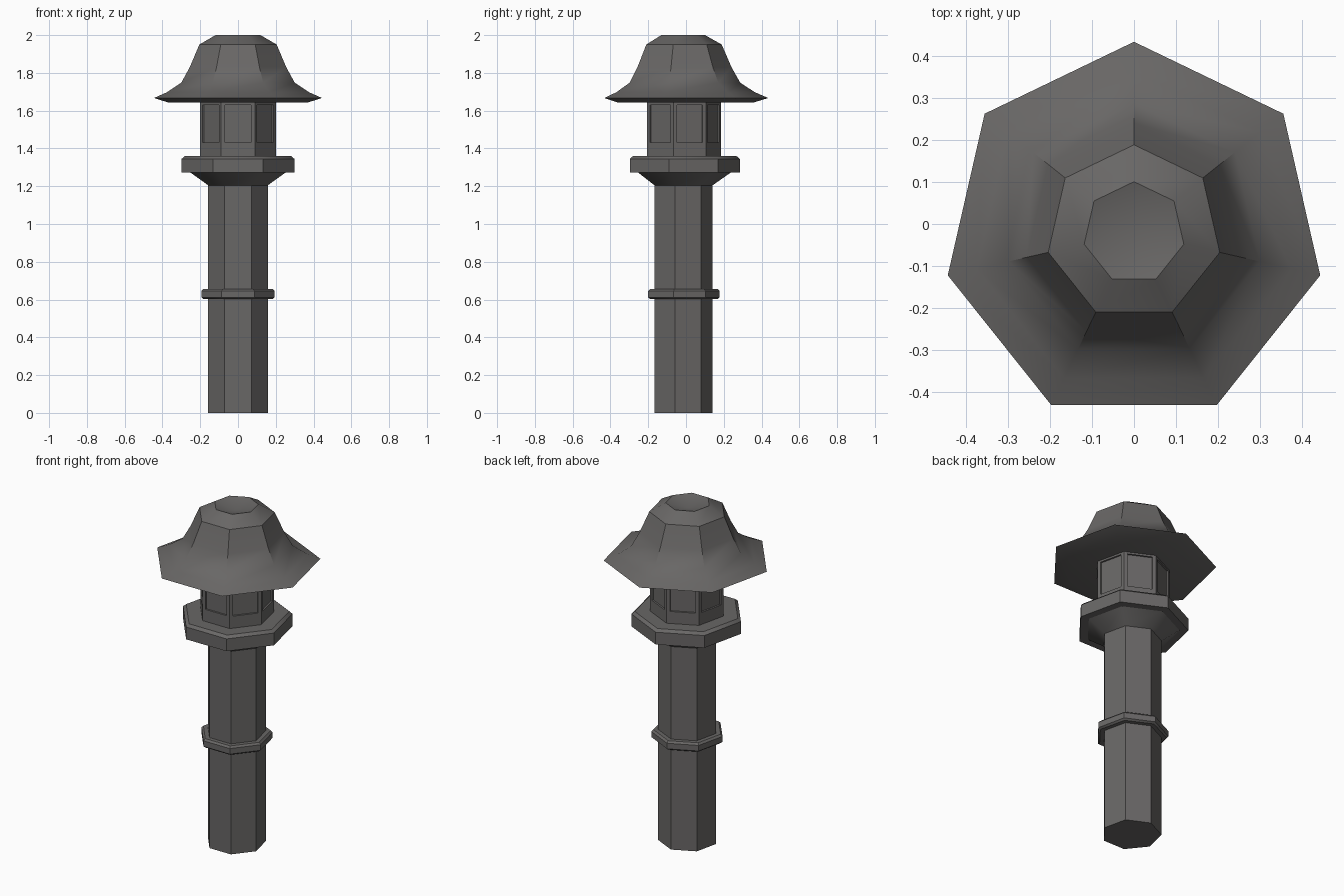
import bpy, bmesh, math

cube = bpy.data.objects.get("Cube")
if cube:
    bpy.data.objects.remove(cube)

SIDES = 7
CENTRE_Y = -0.021

stone = bpy.data.materials.new("dark stone")
stone.use_nodes = True
colour = (0.14, 0.135, 0.132, 1)
stone.diffuse_color = colour
stone.node_tree.nodes["Principled BSDF"].inputs["Base Color"].default_value = colour


def heptagon_lathe(name, profile):
    """Sweep (radius, height) points round seven sides; radius 0 makes a tip."""
    bm = bmesh.new()
    rings = []
    for radius, z in profile:
        if radius == 0:
            rings.append([bm.verts.new((0, CENTRE_Y, z))] * SIDES)
            continue
        ring = []
        for i in range(SIDES):
            a = math.pi / 2 + math.tau * i / SIDES
            ring.append(bm.verts.new((radius * math.cos(a), CENTRE_Y + radius * math.sin(a), z)))
        rings.append(ring)
    for low, high in zip(rings, rings[1:]):
        for i in range(SIDES):
            j = (i + 1) % SIDES
            corners = [low[i], low[j], high[j], high[i]]
            bm.faces.new(list(dict.fromkeys(corners)))
    # Close open ends
    if profile[0][0] > 0:
        bm.faces.new(rings[0][::-1])
    if profile[-1][0] > 0:
        bm.faces.new(rings[-1])
    bmesh.ops.recalc_face_normals(bm, faces=bm.faces)
    mesh = bpy.data.meshes.new(name)
    bm.to_mesh(mesh)
    bm.free()
    mesh.materials.append(stone)
    obj = bpy.data.objects.new(name, mesh)
    bpy.context.collection.objects.link(obj)
    return obj


def recess_windows(obj, bottom, top, side, depth):
    """Inset a window in each wall band and push it inward."""
    bm = bmesh.new()
    bm.from_mesh(obj.data)
    walls = [f for f in bm.faces
             if abs(f.normal.z) < 0.1 and bottom < f.calc_center_median().z < top]
    bmesh.ops.inset_individual(bm, faces=walls, thickness=side, depth=0)
    bmesh.ops.inset_individual(bm, faces=walls, thickness=0.002, depth=-depth)
    bm.to_mesh(obj.data)
    bm.free()


# Post with flared head
post = heptagon_lathe("post", [(0.162, 0), (0.162, 1.205), (0.262, 1.275)])

# Band round the post
band = heptagon_lathe("post_band", [
    (0.16, 0.603), (0.188, 0.603), (0.199, 0.612),
    (0.199, 0.645), (0.188, 0.656), (0.16, 0.656)])

# Platform under the lantern
platform = heptagon_lathe("platform", [
    (0.306, 1.272), (0.306, 1.345), (0.288, 1.36)])

# Lantern chamber with seven recessed windows
chamber = heptagon_lathe("lantern_chamber", [
    (0.205, 1.355), (0.205, 1.412), (0.205, 1.65)])
recess_windows(chamber, 1.45, 1.62, 0.027, 0.008)

# Bell-shaped roof with a hollow crown
roof = heptagon_lathe("roof", [
    (0, 1.642), (0.375, 1.642), (0.456, 1.667), (0.385, 1.698), (0.308, 1.748),
    (0.262, 1.83), (0.21, 1.95), (0.122, 2.0), (0, 1.965)])

for obj in (post, band, platform, chamber, roof):
    bpy.ops.object.select_all(action="DESELECT")
    obj.select_set(True)
    bpy.context.view_layer.objects.active = obj
    bpy.ops.object.shade_smooth_by_angle(angle=math.radians(35))
